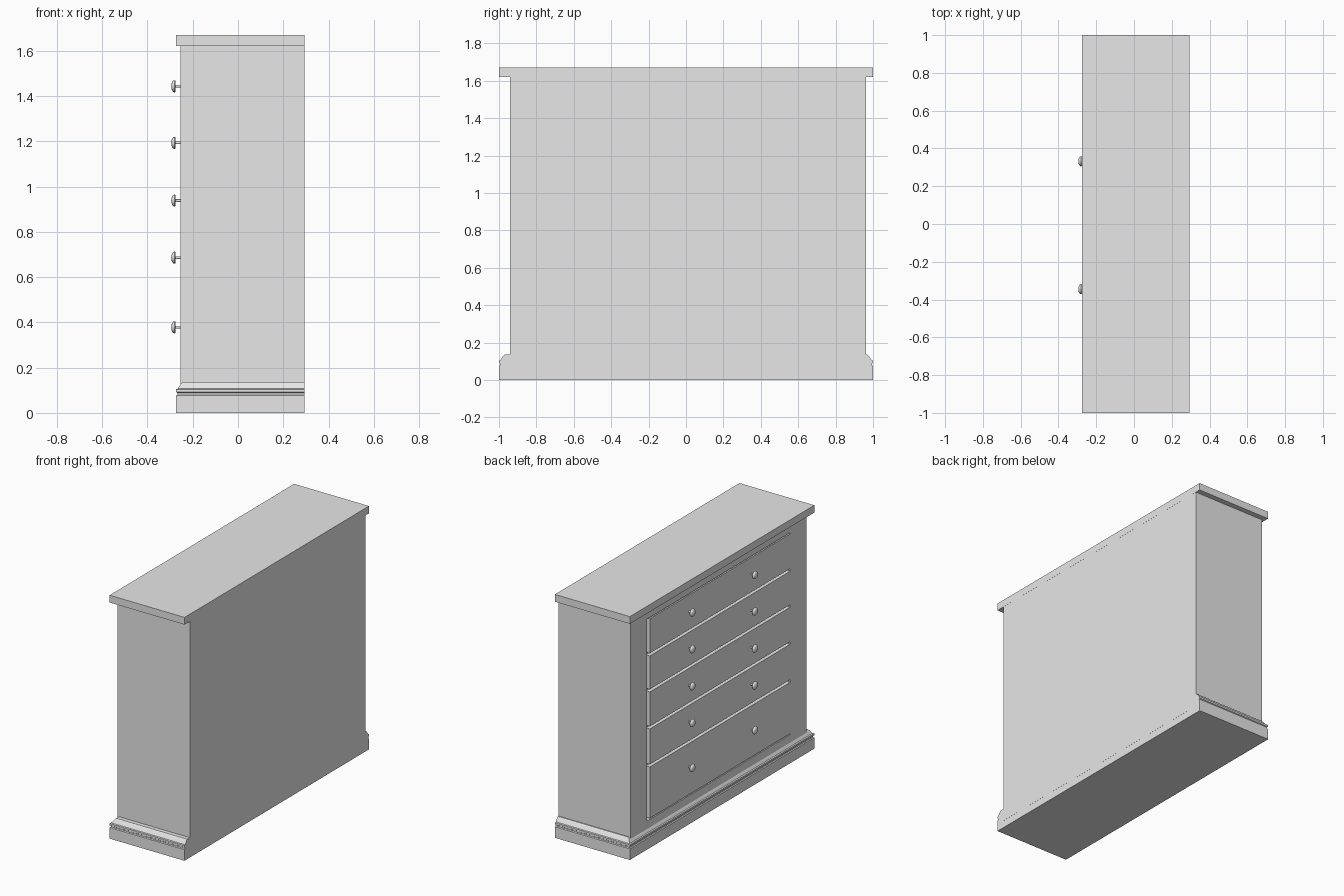
import bpy, bmesh, math
from mathutils import Matrix

cube = bpy.data.objects.get("Cube")
if cube:
    bpy.data.objects.remove(cube, do_unlink=True)

grey = bpy.data.materials.new("plain_grey")
grey.use_nodes = True
grey.diffuse_color = (0.8, 0.8, 0.8, 1)
grey.node_tree.nodes["Principled BSDF"].inputs["Base Color"].default_value = (0.8, 0.8, 0.8, 1)


def finish(name, bm):
    bmesh.ops.recalc_face_normals(bm, faces=bm.faces)
    mesh = bpy.data.meshes.new(name)
    bm.to_mesh(mesh)
    bm.free()
    mesh.materials.append(grey)
    obj = bpy.data.objects.new(name, mesh)
    bpy.context.scene.collection.objects.link(obj)
    return obj


def add_box(bm, x, y, z):
    """Add a box given its (low, high) range on each axis."""
    spans = (x, y, z)
    centre = [(a + b) / 2 for a, b in spans]
    size = [b - a for a, b in spans]
    matrix = Matrix.Translation(centre) @ Matrix.Diagonal((*size, 1))
    bmesh.ops.create_cube(bm, size=1, matrix=matrix)


def box(name, x, y, z):
    bm = bmesh.new()
    add_box(bm, x, y, z)
    return finish(name, bm)


FRONT, BACK = -0.254, 0.294
RIGHT, LEFT = -0.941, 0.963
RECESS = FRONT + 0.03
OPEN_RIGHT, OPEN_LEFT = -0.765, 0.785
OPEN_LOW, OPEN_HIGH = 0.18, 1.565

# Carcass with a shallow opening for the drawers
body = box("cabinet_body", (FRONT, BACK), (RIGHT, LEFT), (0.05, 1.64))
cutter = box("opening_cutter", (FRONT - 0.1, RECESS), (OPEN_RIGHT, OPEN_LEFT), (OPEN_LOW, OPEN_HIGH))
cutter.hide_render = True
cutter.hide_viewport = True
cutter.display_type = "WIRE"
cut = body.modifiers.new("drawer_opening", "BOOLEAN")
cut.operation = "DIFFERENCE"
cut.object = cutter
cut.solver = "EXACT"

# Top slab
box("top_slab", (-0.274, 0.2945), (-1, 1), (1.62, 1.67))

# Plinth: stacked rings stepping in on three sides, flat at the back
bm = bmesh.new()
profile = [(0, 0), (0, 0.076), (0.006, 0.08), (0.006, 0.088), (0, 0.092), (0, 0.104),
           (0.008, 0.107), (0.015, 0.118), (0.024, 0.131), (0.03, 0.136)]
rings = []
for inset, z in profile:
    x, y = -0.274 + inset, 1 - inset
    rings.append([bm.verts.new((px, py, z)) for px, py in
                  ((x, -y), (0.2935, -y), (0.2935, y), (x, y))])
for low, high in zip(rings, rings[1:]):
    for i in range(4):
        j = (i + 1) % 4
        bm.faces.new((low[i], low[j], high[j], high[i]))
bm.faces.new(rings[0])
bm.faces.new(rings[-1])
finish("plinth_moulding", bm)

# Drawer fronts, flush with the carcass and separated by narrow gaps
seams = [0.187, 0.557, 0.818, 1.072, 1.319, 1.557]
for n, (low, high) in enumerate(zip(seams, seams[1:]), 1):
    top_gap = 0.0 if n == 5 else 0.018
    box(f"drawer_front_{n}", (FRONT, RECESS + 0.005), (OPEN_RIGHT, OPEN_LEFT - 0.03), (low, high - top_gap))


# Round knobs turned from a profile about the x axis
def knob(name, y, z):
    bm = bmesh.new()
    outline = [(0.01, 0.006), (-0.022, 0.006), (-0.022, 0.024), (-0.026, 0.027),
               (-0.032, 0.025), (-0.037, 0.019), (-0.040, 0.01), (-0.041, 0)]
    verts = [bm.verts.new((FRONT + dx, y, z + r)) for dx, r in outline]
    edges = [bm.edges.new(pair) for pair in zip(verts, verts[1:])]
    bmesh.ops.spin(bm, geom=verts + edges, cent=(0, y, z), axis=(1, 0, 0),
                   angle=math.tau, steps=16, use_merge=True)
    bmesh.ops.remove_doubles(bm, verts=bm.verts, dist=0.0001)
    obj = finish(name, bm)
    bpy.ops.object.select_all(action="DESELECT")
    obj.select_set(True)
    bpy.context.view_layer.objects.active = obj
    bpy.ops.object.shade_smooth_by_angle(angle=math.radians(40))


for n, z in enumerate((0.378, 0.686, 0.938, 1.193, 1.443), 1):
    knob(f"knob_a_{n}", 0.332, z)
    knob(f"knob_b_{n}", -0.345, z)
